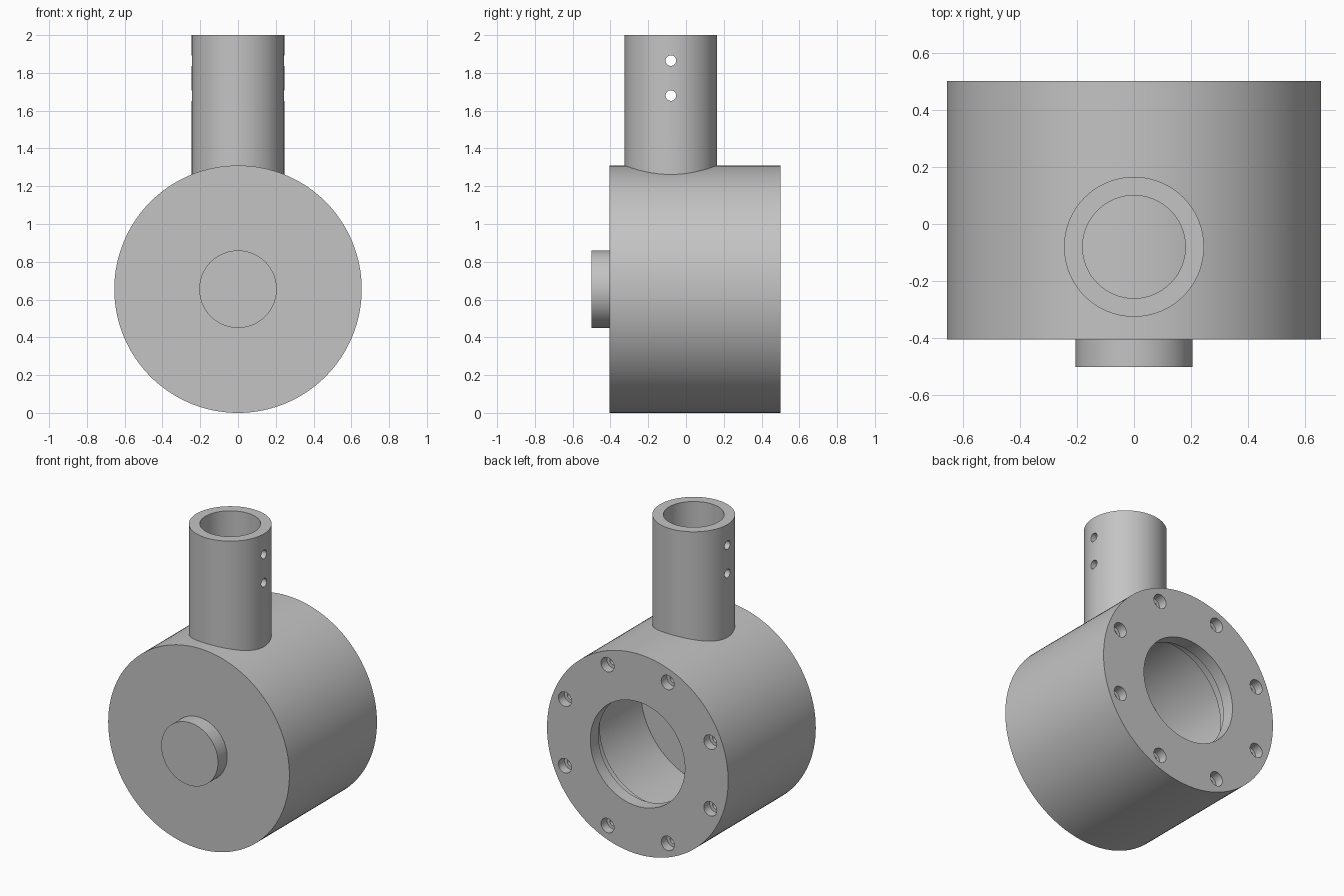
import bpy, bmesh, math
from mathutils import Matrix

cube = bpy.data.objects.get("Cube")
if cube:
    bpy.data.objects.remove(cube, do_unlink=True)

grey = bpy.data.materials.new("plain_grey")
grey.use_nodes = True
colour = (0.55, 0.55, 0.55, 1)
grey.diffuse_color = colour
grey.node_tree.nodes["Principled BSDF"].inputs["Base Color"].default_value = colour

ALONG_Y = Matrix.Rotation(-math.pi / 2, 4, "X")
ALONG_X = Matrix.Rotation(math.pi / 2, 4, "Y")
CENTRE_Z = 0.655


def lathe(bm, profile, matrix, segments, closed=False):
    """Revolve (radius, height) points; radius 0 becomes a single pole."""
    rings = []
    for r, h in profile:
        count = segments if r else 1
        rings.append([bm.verts.new(matrix @ Matrix.Rotation(math.tau * i / segments, 4, "Z")
                                   @ Matrix.Translation((r, 0, h)).translation)
                      for i in range(count)])
    pairs = list(zip(rings, rings[1:]))
    if closed:
        pairs.append((rings[-1], rings[0]))
    for a, b in pairs:
        if len(a) == 1:
            bm.faces.new(b[::-1])
        elif len(b) == 1:
            bm.faces.new(a)
        else:
            for i in range(segments):
                j = (i + 1) % segments
                bm.faces.new((a[i], a[j], b[j], b[i]))
    # poles only mark a flat cap
    bmesh.ops.delete(bm, geom=[v for v in bm.verts if not v.link_faces], context="VERTS")


def finish(bm, name):
    bmesh.ops.recalc_face_normals(bm, faces=bm.faces)
    mesh = bpy.data.meshes.new(name)
    bm.to_mesh(mesh)
    bm.free()
    obj = bpy.data.objects.new(name, mesh)
    bpy.context.collection.objects.link(obj)
    mesh.materials.append(grey)
    return obj


def cut(obj, cutter):
    """Apply a boolean cut, then remove the cutter."""
    cutter.hide_render = True
    bpy.context.view_layer.objects.active = obj
    mod = obj.modifiers.new("holes", "BOOLEAN")
    mod.operation = "DIFFERENCE"
    mod.solver = "EXACT"
    mod.object = cutter
    bpy.ops.object.modifier_apply(modifier=mod.name)
    bpy.data.objects.remove(cutter, do_unlink=True)


def smooth(obj):
    bpy.ops.object.select_all(action="DESELECT")
    obj.select_set(True)
    bpy.context.view_layer.objects.active = obj
    bpy.ops.object.shade_smooth_by_angle(angle=math.radians(30))


# Drum housing with front boss, rear opening, seat recess and inner chamber
axis = Matrix.Translation((0, 0, CENTRE_Z)) @ ALONG_Y
bm = bmesh.new()
lathe(bm, [(0, -0.5), (0.205, -0.5), (0.205, -0.405), (0.655, -0.405), (0.655, 0.5),
           (0.342, 0.5), (0.342, 0.415), (0.4, 0.415), (0.4, 0.32), (0.5, 0.32),
           (0.5, -0.245), (0, -0.245)], axis, 128)
housing = finish(bm, "housing")

# Eight counterbored screw holes in the rear rim
bm = bmesh.new()
for k in range(8):
    a = math.tau * (k + 0.5) / 8
    place = Matrix.Translation((0.569 * math.cos(a), 0, CENTRE_Z + 0.569 * math.sin(a)))
    lathe(bm, [(0, 0.25), (0.025, 0.25), (0.025, 0.44), (0.047, 0.44), (0.047, 0.55), (0, 0.55)],
          place @ ALONG_Y, 24)
cut(housing, finish(bm, "screw_hole_cutter"))
smooth(housing)

# Upright socket tube, sunk slightly into the drum wall
bm = bmesh.new()
lathe(bm, [(0.245, 1.2), (0.245, 2), (0.18, 2), (0.18, 1.2)],
      Matrix.Translation((0, -0.08, 0)), 96, closed=True)
tube = finish(bm, "socket_tube")

# Two cross pin holes through the tube
bm = bmesh.new()
for z in (1.68, 1.865):
    lathe(bm, [(0, -0.4), (0.028, -0.4), (0.028, 0.4), (0, 0.4)],
          Matrix.Translation((0, -0.08, z)) @ ALONG_X, 32)
cut(tube, finish(bm, "pin_hole_cutter"))
smooth(tube)
